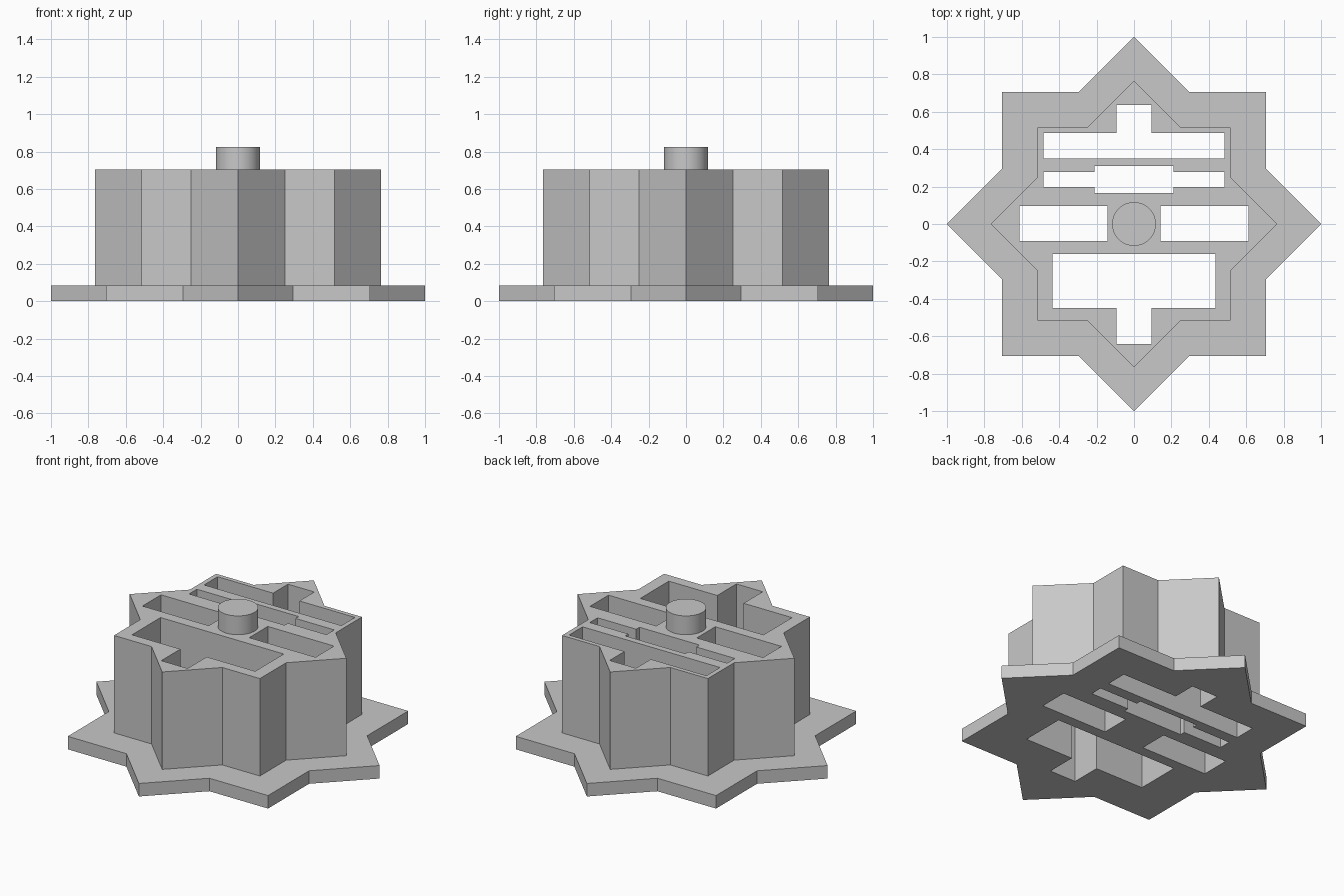
import bpy

cube = bpy.data.objects.get("Cube")
if cube:
    bpy.data.objects.remove(cube, do_unlink=True)

grey = bpy.data.materials.new("plain grey")
grey.use_nodes = True
colour = (0.58, 0.58, 0.58, 1)
grey.diffuse_color = colour
grey.node_tree.nodes["Principled BSDF"].inputs["Base Color"].default_value = colour


def star(tip, half):
    """Eight-pointed star: a square of the given half width joined with a diamond."""
    notch = tip - half
    quarter = [(tip, 0), (half, notch), (half, half), (notch, half)]
    points = []
    for _ in range(4):
        points += quarter
        quarter = [(-y, x) for x, y in quarter]
    return points


def mirrored(right):
    """Close a right-hand outline with its reflection across x = 0."""
    return right + [(-x, y) for x, y in reversed(right)]


def slab(name, outline, holes, bottom, top):
    """Extrude an outline with through holes into a mesh."""
    curve = bpy.data.curves.new(name, "CURVE")
    curve.dimensions = "2D"
    curve.fill_mode = "BOTH"
    curve.extrude = (top - bottom) / 2
    for loop in [outline] + holes:
        spline = curve.splines.new("POLY")
        spline.points.add(len(loop) - 1)
        for point, (x, y) in zip(spline.points, loop):
            point.co = (x, y, 0, 1)
        spline.use_cyclic_u = True
    obj = bpy.data.objects.new(name, curve)
    obj.location.z = (top + bottom) / 2
    bpy.context.collection.objects.link(obj)
    bpy.ops.object.select_all(action="DESELECT")
    obj.select_set(True)
    bpy.context.view_layer.objects.active = obj
    bpy.ops.object.convert(target="MESH")
    obj = bpy.context.object
    obj.name = name
    obj.data.materials.clear()
    obj.data.materials.append(grey)
    obj.data.shade_flat()
    return obj


# Slots running through the whole block
stem = 0.093
back_slot = mirrored([(0.485, 0.35), (0.485, 0.487), (stem, 0.487), (stem, 0.637)])
stepped_slot = mirrored([(0.212, 0.166), (0.212, 0.199), (0.485, 0.199),
                         (0.485, 0.278), (0.212, 0.278), (0.212, 0.31)])
front_slot = mirrored([(stem, -0.641), (stem, -0.448), (0.435, -0.448), (0.435, -0.16)])
right_slot = [(0.143, -0.091), (0.611, -0.091), (0.611, 0.096), (0.143, 0.096)]
left_slot = [(-x, y) for x, y in right_slot]
slots = [back_slot, stepped_slot, front_slot, right_slot, left_slot]

# Flange and main block
base_z, block_z, knob_z = 0.083, 0.705, 0.825
slab("base_flange", star(1, 0.707), slots, 0, base_z)
slab("star_block", star(0.765, 0.515), slots, base_z, block_z)

# Round knob on top
bpy.ops.mesh.primitive_cylinder_add(vertices=64, radius=0.117, depth=knob_z - block_z,
                                    location=(0, 0, (knob_z + block_z) / 2))
knob = bpy.context.object
knob.name = "centre_knob"
knob.data.materials.append(grey)
bpy.ops.object.shade_smooth_by_angle()
